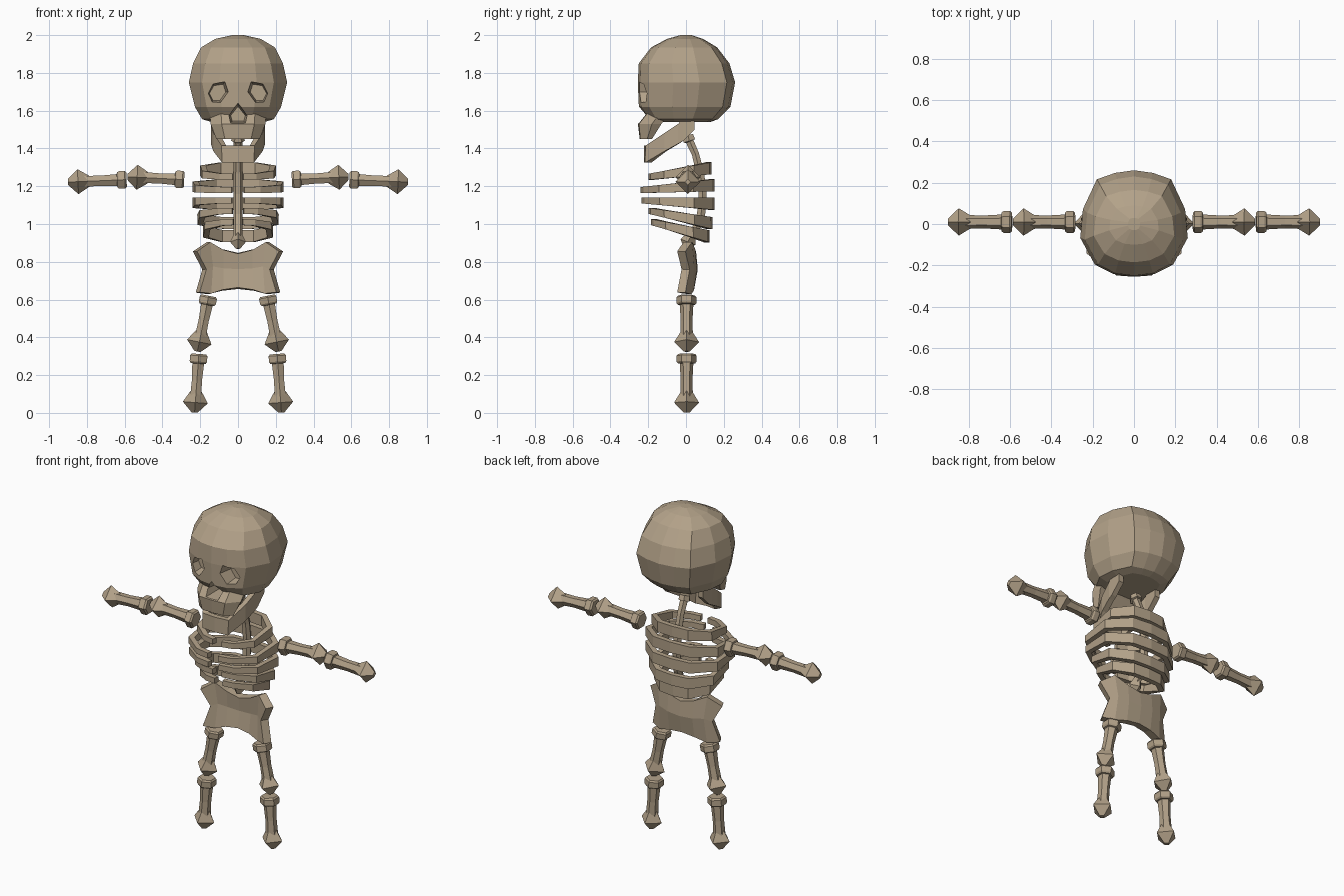
import bpy, bmesh
from math import cos, sin, tau
from mathutils import Vector

if "Cube" in bpy.data.objects:
    bpy.data.objects.remove(bpy.data.objects["Cube"])

bone_mat = bpy.data.materials.new("bone")
bone_mat.diffuse_color = (0.45, 0.36, 0.25, 1)
bone_mat.use_nodes = True
bone_mat.node_tree.nodes["Principled BSDF"].inputs["Base Color"].default_value = bone_mat.diffuse_color


def finish(bm, name):
    bmesh.ops.recalc_face_normals(bm, faces=bm.faces)
    me = bpy.data.meshes.new(name)
    bm.to_mesh(me)
    bm.free()
    me.materials.append(bone_mat)
    ob = bpy.data.objects.new(name, me)
    bpy.context.collection.objects.link(ob)
    return ob


def loft(bm, rings):
    """Closed skin through rings of equal point count, capped at both ends."""
    vs = [[bm.verts.new(p) for p in r] for r in rings]
    n = len(vs[0])
    for a, b in zip(vs, vs[1:]):
        for i in range(n):
            j = (i + 1) % n
            bm.faces.new((a[i], a[j], b[j], b[i]))
    bm.faces.new(vs[0])
    bm.faces.new(vs[-1])


def tube(bm, pts, radii, sides, ref):
    rings = []
    for i, (p, r) in enumerate(zip(pts, radii)):
        t = (pts[min(i + 1, len(pts) - 1)] - pts[max(i - 1, 0)]).normalized()
        u = (ref - t * ref.dot(t)).normalized()
        v = t.cross(u)
        rings.append([p + r * (u * cos(tau * k / sides) + v * sin(tau * k / sides))
                      for k in range(sides)])
    loft(bm, rings)


def plan_rings(shape, levels):
    """Scale a mirrored half plan to (z, half width, front y, back y) levels."""
    full = shape + [(-x, y) for x, y in reversed(shape) if x > 0]
    return [[(x * w, (f + b) / 2 + y * (b - f) / 2, z) for x, y in full]
            for z, w, f, b in levels]


def sheet(name, cols, thick):
    """Mirrored sheet from half columns (first on x = 0), thickened."""
    cols = [[(-x, y, z) for x, y, z in c] for c in reversed(cols[1:])] + cols
    bm = bmesh.new()
    vs = [[bm.verts.new(p) for p in c] for c in cols]
    for a, b in zip(vs, vs[1:]):
        for i in range(len(a) - 1):
            bm.faces.new((a[i], a[i + 1], b[i + 1], b[i]))
    ob = finish(bm, name)
    m = ob.modifiers.new("thickness", 'SOLIDIFY')
    m.thickness, m.offset, m.use_even_offset = thick, 0, True
    return ob


# Skull and upper jaw
bm = bmesh.new()
loft(bm, plan_rings(
    [(0, -1), (.38, -.95), (.73, -.77), (1, -.27), (.95, .27), (.69, .83), (.35, .95), (0, 1)],
    [(1.54, .14, -.17, .13), (1.555, .19, -.2, .17), (1.62, .228, -.25, .235), (1.75, .26, -.255, .26),
     (1.85, .238, -.25, .23), (1.935, .195, -.185, .165), (1.98, .12, -.1, .09), (2.0, .03, -.03, .03)]))
skull = finish(bm, "skull")
bm = bmesh.new()
loft(bm, plan_rings(
    [(0, -1), (.6, -.9), (1, .2), (.9, 1), (0, 1)],
    [(1.6, .15, -.2, -.08), (1.53, .145, -.255, -.13), (1.45, .115, -.245, -.18)]))
upper_jaw = finish(bm, "upper_jaw")


# Eye sockets and nose opening
def carve(targets, outline, depth, name):
    cx = sum(p[0] for p in outline) / len(outline)
    cz = sum(p[1] for p in outline) / len(outline)
    bm = bmesh.new()
    loft(bm, [[(cx + (x - cx) * s, y, cz + (z - cz) * s) for x, z in outline]
              for y, s in ((-.32, 1.15), (depth, .75))])
    cutter = finish(bm, name)
    cutter.hide_render = True
    for ob in targets:
        m = ob.modifiers.new(name, 'BOOLEAN')
        m.operation, m.solver, m.object = 'DIFFERENCE', 'EXACT', cutter
        bpy.context.view_layer.objects.active = ob
        bpy.ops.object.modifier_apply(modifier=m.name)
    bpy.data.objects.remove(cutter)


eye = [(.05, 1.70), (.068, 1.755), (.135, 1.745), (.165, 1.69), (.14, 1.64), (.092, 1.64)]
for s in (1, -1):
    carve([skull], [(s * x, z) for x, z in eye], -.16, "eye_cutter")
carve([skull, upper_jaw], [(0, 1.64), (.052, 1.575), (.04, 1.535), (-.04, 1.535), (-.052, 1.575)],
      -.14, "nose_cutter")

# Lower jaw: hoop rising towards the ears
sheet("lower_jaw", [[(x, y, lo), (x, y, hi)] for x, y, lo, hi in (
    (0, -.207, 1.325, 1.415), (.075, -.2, 1.325, 1.415), (.115, -.11, 1.385, 1.482),
    (.128, -.04, 1.425, 1.53), (.128, -.015, 1.44, 1.565), (.128, .045, 1.5, 1.56))], .032)

# Ribs: open hoops, taller at the back
rib_x = (0, .52, 1, .95, .5, .14)
rib_t = (1, .97, .72, .25, .04, 0)
ribs = [(.2, -.2, .135, 1.25, 1.295), (.24, -.24, .15, 1.18, 1.205), (.24, -.235, .15, 1.125, 1.107),
        (.215, -.2, .14, 1.07, 1.005), (.185, -.185, .125, 1.01, .935)]
for i, (w, f, b, zf, zb) in enumerate(ribs):
    cols = []
    for x, t in zip(rib_x, rib_t):
        y, z, h = f + .015 + (b - f - .03) * t, zf + (zb - zf) * t, .016 + .016 * t
        cols.append([(x * (w - .015), y, z - h), (x * (w - .015), y, z + h)])
    sheet(f"rib_{i + 1}", cols, .03)

# Spine with a collar at the neck and a knob at the bottom
bm = bmesh.new()
path = [(.01, 1.47), (.018, 1.44), (.02, 1.437), (.05, 1.37), (.075, 1.27), (.088, 1.16),
        (.08, 1.05), (.05, .97), (.025, .93)]
tube(bm, [Vector((0, y, z)) for y, z in path],
     (.032, .036, .024, .022, .024, .025, .025, .024, .024), 6, Vector((1, 0, 0)))
tube(bm, [Vector((0, y, z)) for y, z in ((.03, .945), (.01, .905), (0, .87))],
     (.022, .042, .012), 4, Vector((1, 0, 0)))
finish(bm, "spine")

# Pelvis: curved flared plate
sheet("pelvis", [[(0, .03, .845), (0, .038, .76), (0, .02, .66)],
                 [(.08, .025, .865), (.08, .034, .765), (.08, .017, .65)],
                 [(.155, .01, .905), (.14, .02, .775), (.15, .005, .63)],
                 [(.228, -.025, .855), (.178, -.002, .76), (.213, -.025, .638)]], .048)


# Limb bones: collar, waisted shaft and a four-sided knob
def limb(name, a, b):
    a, b = Vector(a), Vector(b)
    at = lambda ts: [a.lerp(b, t) for t in ts]
    ref = Vector((0, 1, 0))
    bm = bmesh.new()
    tube(bm, at((0, .03, .13, .16, .165, .45, .85)),
         (.045, .053, .053, .046, .036, .031, .035), 6, ref)
    tube(bm, at((.64, .83, 1)), (.03, .066, .016), 4, ref)
    finish(bm, name)


for side, s in (("left", 1), ("right", -1)):
    limb(side + "_upper_arm", (s * .285, .01, 1.235), (s * .585, .01, 1.25))
    limb(side + "_forearm", (s * .59, .01, 1.235), (s * .9, .01, 1.222))
    limb(side + "_thigh", (s * .155, .003, .62), (s * .215, .003, .325))
    limb(side + "_shin", (s * .207, .003, .312), (s * .23, .003, .002))
